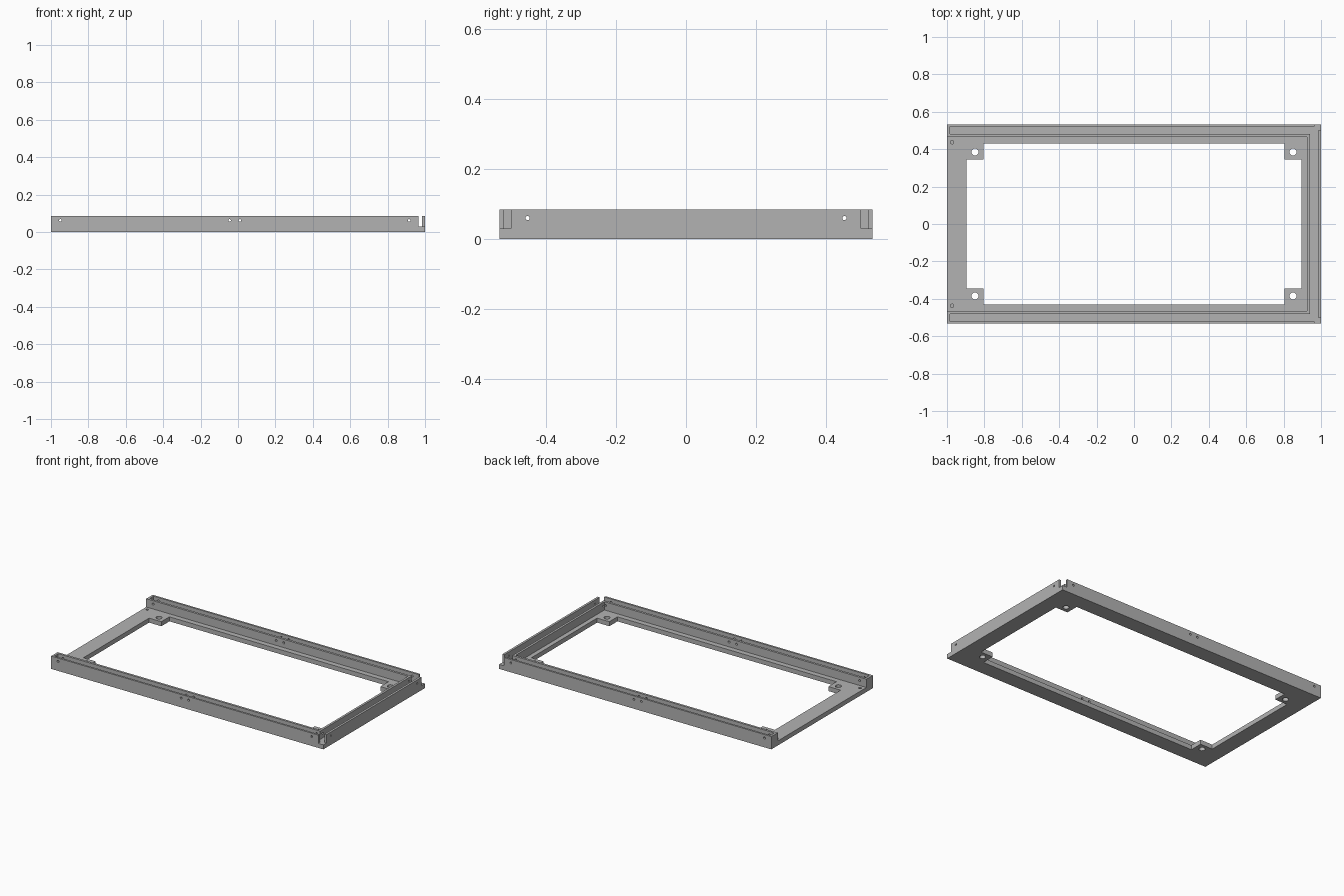
import bpy
from mathutils import Vector

if "Cube" in bpy.data.objects:
    bpy.data.objects.remove(bpy.data.objects["Cube"], do_unlink=True)

HEIGHT, FLOOR = 0.085, 0.03
HALF_Y = 0.533

grey = bpy.data.materials.new("plain grey")
grey.use_nodes = True
grey.diffuse_color = (0.45, 0.45, 0.45, 1)
grey.node_tree.nodes["Principled BSDF"].inputs["Base Color"].default_value = (0.45, 0.45, 0.45, 1)


def box(name, low, high):
    low, high = Vector(low), Vector(high)
    bpy.ops.mesh.primitive_cube_add(size=1, location=(low + high) / 2)
    ob = bpy.context.object
    ob.name = name
    ob.scale = high - low
    bpy.ops.object.transform_apply(location=True, rotation=False, scale=True)
    return ob


def rod(start, end, radius):
    start, end = Vector(start), Vector(end)
    axis = end - start
    bpy.ops.mesh.primitive_cylinder_add(vertices=20, radius=radius, depth=axis.length,
                                        location=(start + end) / 2,
                                        rotation=axis.to_track_quat('Z', 'Y').to_euler())
    return bpy.context.object


frame = box("tray_frame", (-1, -HALF_Y, 0), (1, HALF_Y, HEIGHT))
frame.data.materials.clear()
frame.data.materials.append(grey)
cutters = []


def cut(low, high):
    cutters.append(box("cutter", low, high))


# Well above the plate, open at the right-hand end
cut((-1.1, -0.465, FLOOR), (0.925, 0.465, 0.2))

# Opening that leaves four corner tabs
cut((-0.895, -0.345, -0.1), (0.895, 0.345, 0.1))
cut((-0.805, -0.43, -0.1), (0.805, 0.43, 0.1))

# Groove along the end wall
cut((0.94, -0.52, FLOOR), (0.985, 0.52, 0.2))

for side in (-1, 1):
    def span(a, b):
        return sorted((side * a, side * b))

    # Groove along each long rail
    y0, y1 = span(0.48, 0.52)
    cut((-0.985, y0, FLOOR), (0.96, y1, 0.2))
    # Notch at each outer corner
    y0, y1 = span(0.50, 0.6)
    cut((0.965, y0, FLOOR), (1.1, y1, 0.2))
    # Mounting holes through the tabs
    for x in (-0.85, 0.85):
        cutters.append(rod((x, side * 0.385, -0.1), (x, side * 0.385, 0.1), 0.019))
    # Blind pin holes in the open end of the plate
    cutters.append(rod((-0.973, side * 0.437, 0.015), (-0.973, side * 0.437, 0.1), 0.009))
    # Screw holes in the end wall
    cutters.append(rod((0.9, side * 0.453, 0.06), (1.1, side * 0.453, 0.06), 0.006))

# Screw holes through both long rails
for x in (-0.95, -0.045, 0.01, 0.915):
    cutters.append(rod((x, -0.6, 0.062), (x, 0.6, 0.062), 0.007))

# Carve the frame
bpy.ops.object.select_all(action='DESELECT')
bpy.context.view_layer.objects.active = frame
frame.select_set(True)
for cutter in cutters:
    mod = frame.modifiers.new("carve", 'BOOLEAN')
    mod.operation = 'DIFFERENCE'
    mod.solver = 'EXACT'
    mod.object = cutter
    bpy.ops.object.modifier_apply(modifier=mod.name)
    bpy.data.objects.remove(cutter, do_unlink=True)

for face in frame.data.polygons:
    face.material_index = 0
bpy.ops.object.shade_smooth_by_angle()
